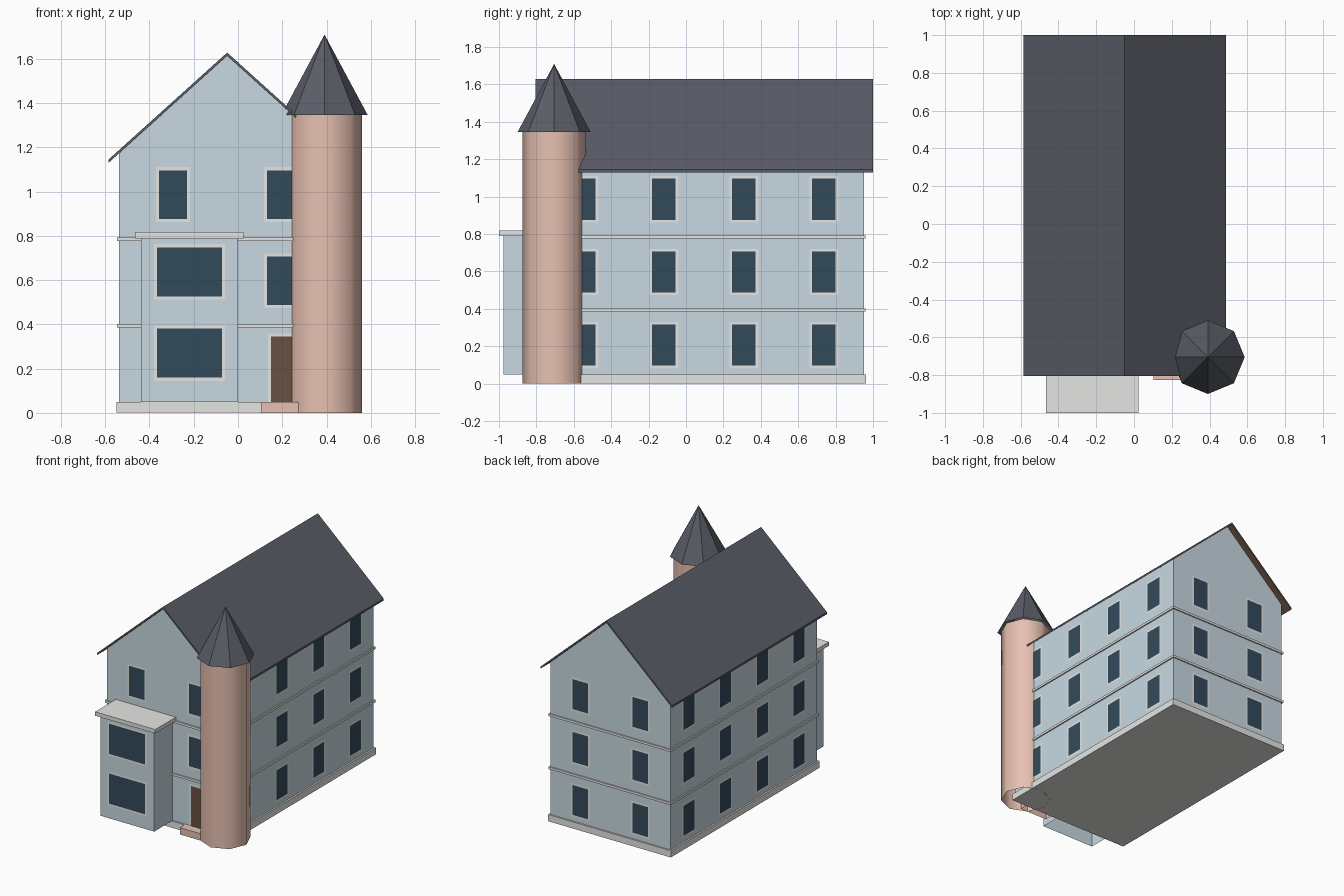
import bpy, bmesh, math
from mathutils import Vector

if "Cube" in bpy.data.objects:
    bpy.data.objects.remove(bpy.data.objects["Cube"])


def material(name, rgb):
    m = bpy.data.materials.new(name)
    lin = [((c / 255 + 0.055) / 1.055) ** 2.4 for c in rgb]
    m.diffuse_color = (*lin, 1)
    m.use_nodes = True
    m.node_tree.nodes["Principled BSDF"].inputs["Base Color"].default_value = m.diffuse_color
    return m


WALL = material("pale blue wall", (200, 217, 226))
PINK = material("pink plaster", (232, 193, 178))
TRIM = material("light grey trim", (229, 229, 227))
GLASS = material("dark blue glass", (50, 74, 91))
WOOD = material("brown wood", (104, 81, 66))
SLATE = material("slate grey", (90, 93, 103))


def finish(name, bm, *mats, recalc=True):
    if recalc:
        bmesh.ops.recalc_face_normals(bm, faces=bm.faces)
    me = bpy.data.meshes.new(name)
    bm.to_mesh(me)
    bm.free()
    for m in mats:
        me.materials.append(m)
    ob = bpy.data.objects.new(name, me)
    bpy.context.collection.objects.link(ob)
    return ob


def remove_facing(bm, *directions):
    """Delete hidden faces that point a given way."""
    bm.normal_update()
    dirs = [Vector(d) for d in directions]
    gone = [f for f in bm.faces if any(f.normal.dot(d) > 0.5 for d in dirs)]
    bmesh.ops.delete(bm, geom=gone, context="FACES")


def box(name, lo, hi, mat, *hidden):
    bm = bmesh.new()
    lo, hi = Vector(lo), Vector(hi)
    for v in bmesh.ops.create_cube(bm, size=1)["verts"]:
        v.co = Vector([(lo[i] + hi[i]) / 2 + v.co[i] * (hi[i] - lo[i]) for i in range(3)])
    remove_facing(bm, *hidden)
    return finish(name, bm, mat, recalc=False)


def prism(bm, profile, y0, y1):
    """Extrude an x-z outline along y."""
    face = bm.faces.new([bm.verts.new((x, y0, z)) for x, z in profile])
    new = bmesh.ops.extrude_face_region(bm, geom=[face])["geom"]
    bmesh.ops.translate(bm, vec=(0, y1 - y0, 0),
                        verts=[g for g in new if isinstance(g, bmesh.types.BMVert)])
    bmesh.ops.recalc_face_normals(bm, faces=bm.faces)


UP, DOWN, BACK = (0, 0, 1), (0, 0, -1), (0, 1, 0)

# Main dimensions
CX, HALF = -0.049, 0.489
X0, X1 = CX - HALF, CX + HALF
Y0, Y1 = -0.76, 0.951
EAVE, APEX = 1.172, 1.613

# House walls with gables, standing on the plinth
bm = bmesh.new()
prism(bm, [(X0, 0.05), (X1, 0.05), (X1, EAVE), (CX, APEX), (X0, EAVE)], Y0, Y1)
remove_facing(bm, UP, DOWN)
finish("house_walls", bm, WALL, recalc=False)
box("plinth", (X0 - 0.012, Y0 - 0.012, 0.001), (X1 + 0.012, Y1 + 0.011, 0.05), TRIM)


# Floor bands: narrow rings around the walls
def ring(name, z0, z1, out):
    bm = bmesh.new()
    loops = []
    for o, z in ((0, z0), (out, z0), (out, z1), (0, z1)):
        loops.append([bm.verts.new((x, y, z)) for x, y in (
            (X0 - o, Y0 - o), (X1 + o, Y0 - o), (X1 + o, Y1 + o), (X0 - o, Y1 + o))])
    for a, b in zip(loops, loops[1:]):
        for i in range(4):
            j = (i + 1) % 4
            bm.faces.new((a[i], a[j], b[j], b[i]))
    finish(name, bm, TRIM, recalc=False)


ring("lower_band", 0.385, 0.402, 0.009)
ring("upper_band", 0.776, 0.793, 0.009)

# Roof: thin chevron, slate above and wood underneath
bm = bmesh.new()
W, LOW, T = 0.537, 1.129, 0.015
prism(bm, [(CX - W, LOW), (CX, APEX), (CX + W, LOW),
           (CX + W, LOW + T), (CX, APEX + T), (CX - W, LOW + T)], -0.805, 1.0)
for f in bm.faces:
    f.material_index = 1 if f.normal.z < -0.3 else 0
finish("roof", bm, SLATE, WOOD)

# Front bay, open below, with flat cap
box("bay", (-0.438, -0.976, 0.05), (0.0, Y0, 0.79), WALL, UP, DOWN, BACK)
box("bay_cap", (-0.465, -1.0, 0.789), (0.025, Y0, 0.818), TRIM, BACK)

# Corner tower: eight-sided smooth shaft, open below, faceted cone above
TX, TY = 0.391, -0.705


def tower_part(name, r0, r1, z0, z1, mat, smooth):
    bm = bmesh.new()
    bmesh.ops.create_cone(bm, cap_ends=False, segments=8, radius1=r0, radius2=r1, depth=z1 - z0)
    bmesh.ops.remove_doubles(bm, verts=bm.verts, dist=0.0001)
    bmesh.ops.translate(bm, verts=bm.verts, vec=(TX, TY, (z0 + z1) / 2))
    for f in bm.faces:
        f.smooth = smooth
    finish(name, bm, mat)


tower_part("tower_shaft", 0.17, 0.17, 0, 1.35, PINK, True)
tower_part("tower_cone", 0.195, 0, 1.346, 1.709, SLATE, False)

# Windows and door: flat panels lying just proud of a wall
frames, panes, door = bmesh.new(), bmesh.new(), bmesh.new()


def panel(bm, side, wall, c, z0, z1, w, t):
    sign = 1 if side[0] == "+" else -1
    p = wall + t * sign
    pts = [(c - w / 2, z0), (c + w / 2, z0), (c + w / 2, z1), (c - w / 2, z1)]
    if side in ("-x", "+y"):
        pts.reverse()
    bm.faces.new([bm.verts.new((p, u, z) if side[1] == "x" else (u, p, z)) for u, z in pts])


def window(side, wall, c, zc, w=0.126, h=0.22, pane=panes):
    z0, z1, e = zc - h / 2, zc + h / 2, 0.014
    panel(frames, side, wall, c, z0 - (e if pane is panes else 0), z1 + e, w + 2 * e, 0.001)
    panel(pane, side, wall, c, z0, z1, w, 0.002)


FLOORS = (0.206, 0.597, 0.986)
for i, zc in enumerate(FLOORS):
    for k in range(4):
        yc = Y0 + (Y1 - Y0) * (k + 0.5) / 4
        window("+x", X1, yc, zc)
        window("-x", X0, yc, zc)
    for xc in (CX - 0.244, CX + 0.244):
        window("+y", Y1, xc, zc)
    if i > 0:
        window("-y", Y0, CX + 0.244, zc)
window("-y", Y0, CX - 0.244, FLOORS[2])
for zc in (0.27, 0.637):
    window("-y", -0.976, -0.219, zc, 0.294, 0.222)
window("-y", Y0, 0.219, 0.197, 0.14, 0.295, door)
finish("window_frames", frames, TRIM, recalc=False)
finish("window_panes", panes, GLASS, recalc=False)
finish("front_door", door, WOOD, recalc=False)

# Door step
box("door_step", (0.104, -0.826, 0), (0.33, Y0, 0.05), PINK, DOWN, BACK)
